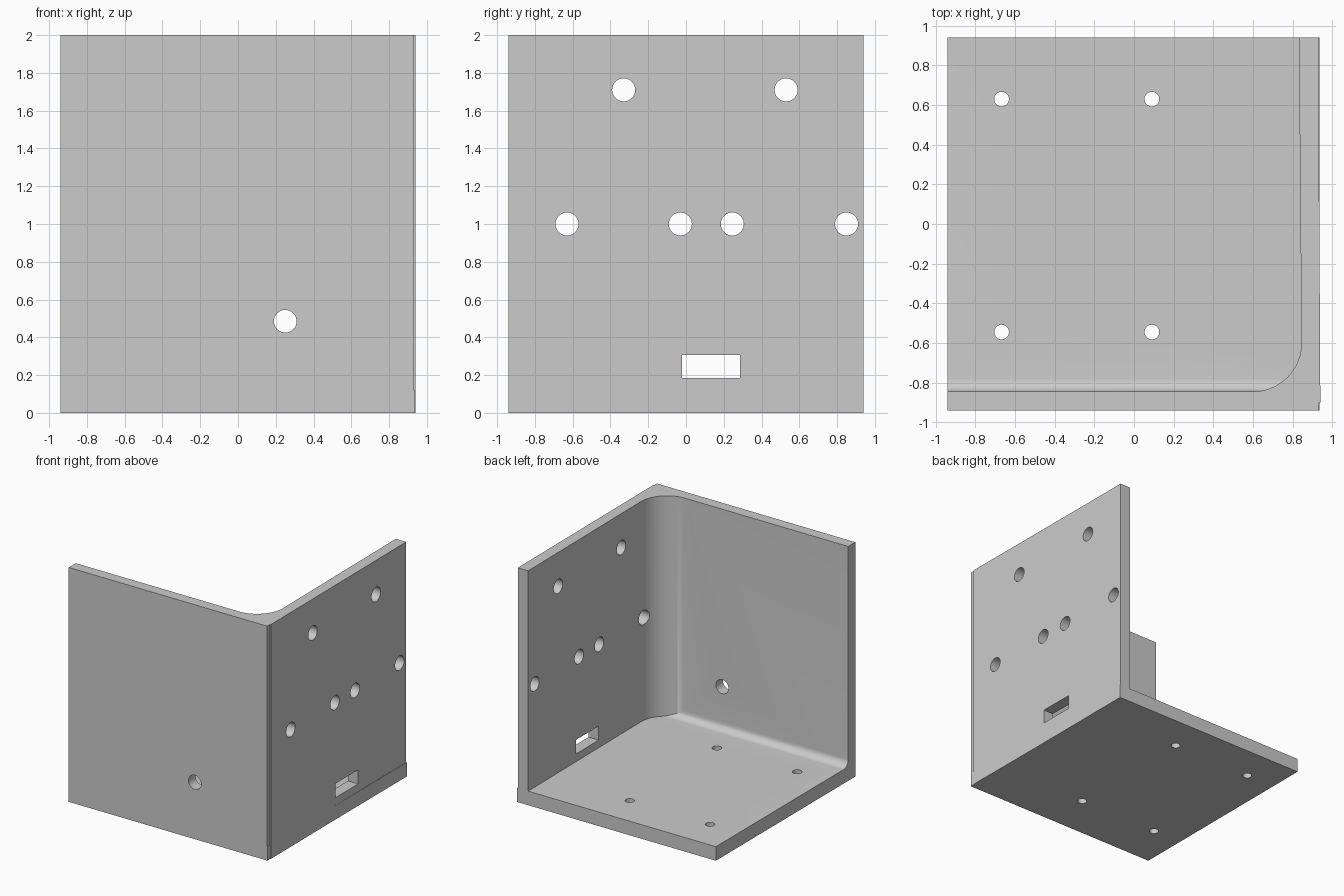
import bpy
import bmesh
import math
from mathutils import Matrix

cube = bpy.data.objects.get("Cube")
if cube:
    bpy.data.objects.remove(cube, do_unlink=True)

# One plain grey material
grey = bpy.data.materials.new("plain grey")
grey.use_nodes = True
colour = (0.6, 0.6, 0.6, 1)
grey.diffuse_color = colour
grey.node_tree.nodes["Principled BSDF"].inputs["Base Color"].default_value = colour

E = 0.94          # half width
T = 0.12          # floor thickness


def prism(name, outline, depth, place):
    """Extrude a closed 2D outline along local z, then place it."""
    bm = bmesh.new()
    face = bm.faces.new([bm.verts.new((u, v, 0)) for u, v in outline])
    ext = bmesh.ops.extrude_face_region(bm, geom=[face])
    verts = [g for g in ext["geom"] if isinstance(g, bmesh.types.BMVert)]
    bmesh.ops.translate(bm, verts=verts, vec=(0, 0, depth))
    bmesh.ops.transform(bm, matrix=place, verts=bm.verts)
    bmesh.ops.recalc_face_normals(bm, faces=bm.faces)
    mesh = bpy.data.meshes.new(name)
    bm.to_mesh(mesh)
    bm.free()
    obj = bpy.data.objects.new(name, mesh)
    bpy.context.collection.objects.link(obj)
    mesh.materials.append(grey)
    return obj


def arc(cx, cy, r, start, end, steps):
    angles = [math.radians(start + (end - start) * i / steps) for i in range(steps + 1)]
    return [(cx + r * math.cos(a), cy + r * math.sin(a)) for a in angles]


def circle(r):
    return arc(0, 0, r, 0, 360, 32)[:-1]


X_AXIS = Matrix.Rotation(math.pi / 2, 4, "Y")
Y_AXIS = Matrix.Rotation(math.pi / 2, 4, "X")

# Floor slab
floor = prism("floor_plate", [(-E, -E), (E - 0.004, -E), (E - 0.004, E), (-E, E)], T,
              Matrix.Identity(4))

# Front and side walls in one piece, with a rounded inner corner
outline = [(-E, -E), (0.933, -E), (0.933, -0.9), (0.94, -0.9), (0.93, E), (0.832, E)]
outline += arc(0.6, -0.6, 0.245, 0, -90, 24) + [(-E, -0.845)]
walls = prism("corner_walls", outline, 2, Matrix.Identity(4))

# Rounded strip where the front wall meets the floor (outline in y, z)
r = 0.065
strip = [(-0.87, T - 0.03), (-0.845 + r, T - 0.03)]
strip += arc(-0.845 + r, T + r, r, 270, 180, 12) + [(-0.87, T + r)]
along_x = Matrix(((0, 0, 1, -E), (1, 0, 0, 0), (0, 1, 0, 0), (0, 0, 0, 1)))
fillet = prism("floor_fillet", strip, E + 0.74, along_x)


def join(target, other):
    mod = target.modifiers.new("join", "BOOLEAN")
    mod.operation, mod.solver, mod.object = "UNION", "EXACT", other


def cut(target, cutter):
    cutter.hide_render = True
    cutter.hide_set(True)
    mod = target.modifiers.new("cut", "BOOLEAN")
    mod.operation, mod.solver, mod.object = "DIFFERENCE", "EXACT", cutter


join(walls, floor)
join(walls, fillet)

# Round holes through the side wall
for y, z in [(-0.33, 1.71), (0.53, 1.71), (-0.63, 1), (-0.03, 1), (0.245, 1), (0.85, 1)]:
    cut(walls, prism("side_hole_cutter", circle(0.061), 0.4,
                     Matrix.Translation((0.7, y, z)) @ X_AXIS))

# Round hole through the front wall
cut(walls, prism("front_hole_cutter", circle(0.06), 0.4,
                 Matrix.Translation((0.25, -0.7, 0.485)) @ Y_AXIS))

# Screw holes through the floor
for x in (-0.668, 0.09):
    for y in (-0.545, 0.63):
        cut(walls, prism("floor_hole_cutter", circle(0.037), 0.4,
                         Matrix.Translation((x, y, -0.1))))

# Rectangular slot low in the side wall (outline in z, y)
slot = [(-0.06, -0.153), (0.06, -0.153), (0.06, 0.153), (-0.06, 0.153)]
cut(walls, prism("slot_cutter", slot, 0.4, Matrix.Translation((0.7, 0.132, 0.246)) @ X_AXIS))

# Bake the joins and cuts, then drop the helper solids
depsgraph = bpy.context.evaluated_depsgraph_get()
result = bpy.data.meshes.new_from_object(walls.evaluated_get(depsgraph))
helpers = [m.object for m in walls.modifiers]
walls.modifiers.clear()
walls.data = result
walls.name = "corner_bracket"
for helper in helpers:
    bpy.data.objects.remove(helper, do_unlink=True)

bpy.ops.object.select_all(action="DESELECT")
walls.select_set(True)
bpy.context.view_layer.objects.active = walls
bpy.ops.object.shade_smooth_by_angle(angle=math.radians(30))
